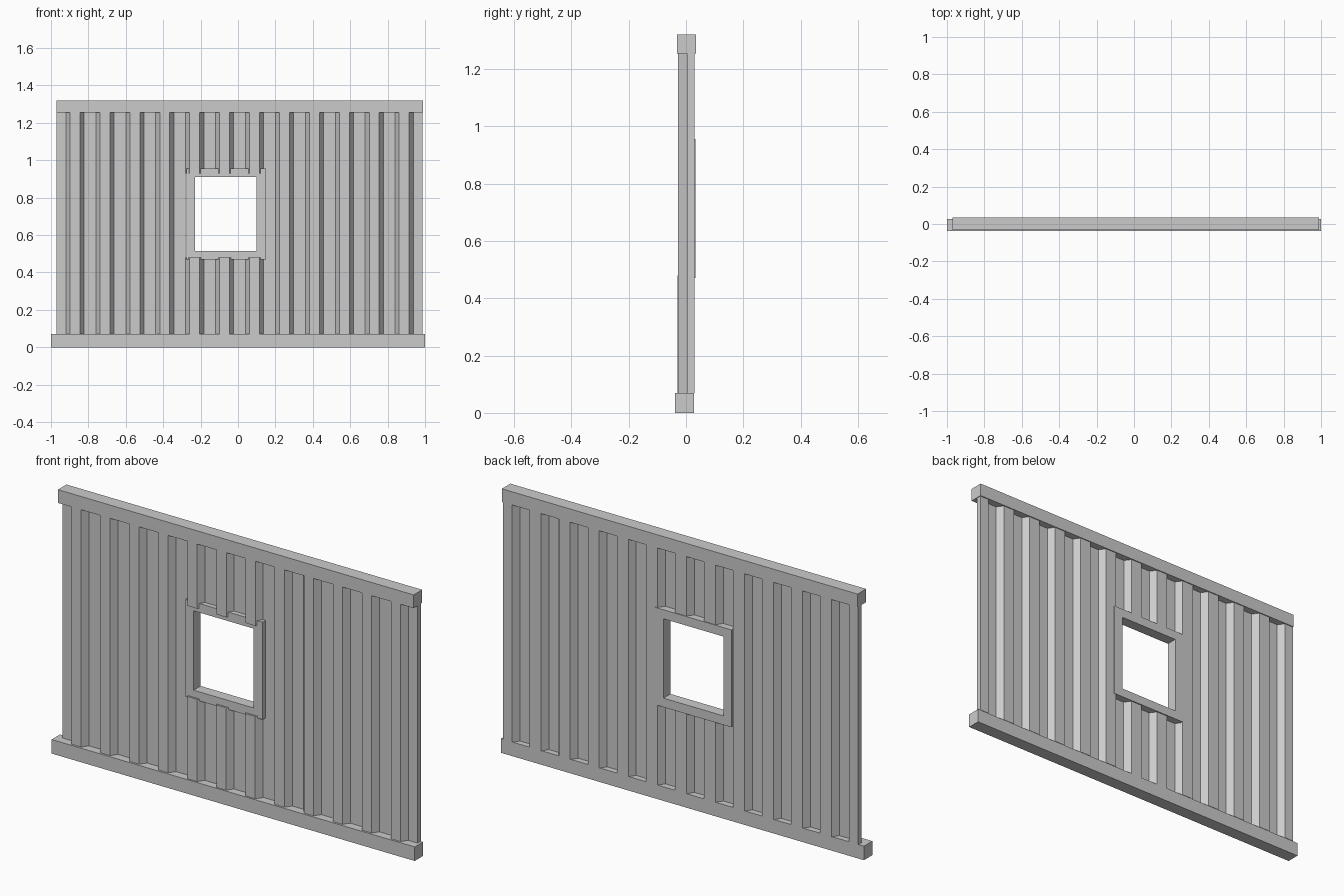
import bpy, bmesh

if "Cube" in bpy.data.objects:
    bpy.data.objects.remove(bpy.data.objects["Cube"])

PITCH, START = 0.16, -0.92          # rib spacing and left foot of first rib
FRONT, BACK, THICK = -0.028, 0.003, 0.027


def mesh_object(name, bm):
    bmesh.ops.recalc_face_normals(bm, faces=bm.faces)
    mesh = bpy.data.meshes.new(name)
    bm.to_mesh(mesh)
    bm.free()
    obj = bpy.data.objects.new(name, mesh)
    bpy.context.collection.objects.link(obj)
    return obj


def box(name, x, y, z):
    bm = bmesh.new()
    bmesh.ops.create_cube(bm, size=1)
    for v in bm.verts:
        v.co = [a + (b - a) * (c + 0.5) for (a, b), c in zip((x, y, z), v.co)]
    return mesh_object(name, bm)


def extrude_strip(name, front, back, a, b, axis):
    """Join matching front/back lines into a solid extruded along an axis."""
    bm = bmesh.new()
    rows = []
    for p, q in zip(front, back):
        rows.append([bm.verts.new((*c, h)) if axis == 'Z' else bm.verts.new((c[0], h, c[1]))
                     for c, h in ((p, a), (q, a), (q, b), (p, b))])
    for r, s in zip(rows, rows[1:]):
        for i in range(4):
            j = (i + 1) % 4
            bm.faces.new((r[i], r[j], s[j], s[i]))
    if front[0] != front[-1]:
        bm.faces.new(rows[0])
        bm.faces.new(rows[-1])
    bmesh.ops.remove_doubles(bm, verts=bm.verts, dist=1e-5)
    return mesh_object(name, bm)


def sheet(name, ribs, x0, x1, z0, z1, dy=0.0):
    """Trapezoid-ribbed cladding sheet between x0 and x1."""
    pts = [(x0, BACK)]
    for k in ribs:
        f = START + PITCH * k
        pts += [(f, BACK), (f + 0.022, FRONT), (f + 0.075, FRONT), (f + 0.097, BACK)]
    pts.append((x1, BACK))
    line = []
    for x, y in pts:
        if not line or abs(x - line[-1][0]) > 1e-4:
            line.append((x, y + dy))
    extrude_strip(name, line, [(x, y + THICK) for x, y in line], z0, z1, 'Z')


# Rails
box("bottom_rail", (-1.0, 1.0), (-0.038, 0.028), (0.0, 0.07))
box("top_rail", (-0.97, 0.99), (-0.032, 0.035), (1.254, 1.32))

# Cladding around the window
sheet("left_cladding", range(0, 4), -0.97, -0.28, 0.07, 1.255)
sheet("right_cladding", range(7, 12), 0.137, 0.987, 0.07, 1.255)
sheet("upper_cladding", range(4, 7), -0.28, 0.137, 0.93, 1.255)
sheet("lower_cladding", range(4, 7), -0.28, 0.137, 0.07, 0.48, -0.002)

# Window frame
outer = [(-0.275, 0.47), (0.15, 0.47), (0.15, 0.955), (-0.275, 0.955), (-0.275, 0.47)]
inner = [(-0.23, 0.515), (0.10, 0.515), (0.10, 0.91), (-0.23, 0.91), (-0.23, 0.515)]
extrude_strip("window_frame", outer, inner, -0.021, 0.034, 'Y')
